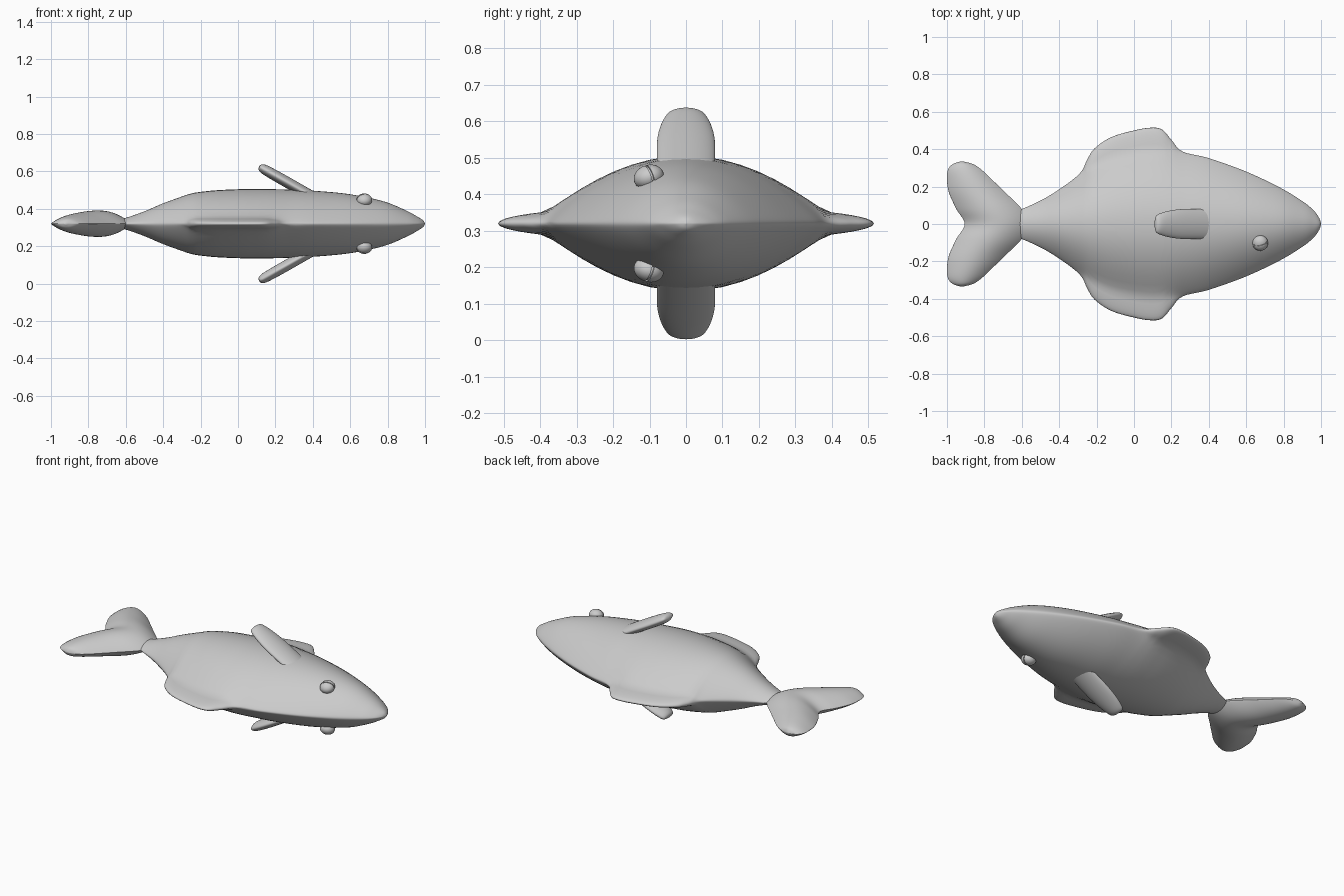
import bpy, bmesh, math
from mathutils import Matrix, Vector

cube = bpy.data.objects.get("Cube")
if cube:
    bpy.data.objects.remove(cube)

MID = 0.32      # height of the symmetry plane
RING = 64       # points around every loft section

grey = bpy.data.materials.new("light grey")
grey.use_nodes = True
grey.diffuse_color = (0.6, 0.6, 0.6, 1)
grey.node_tree.nodes["Principled BSDF"].inputs["Base Color"].default_value = (0.6, 0.6, 0.6, 1)


def finish(name, bm, matrix):
    """Turn a bmesh into a placed, smooth, grey object."""
    bmesh.ops.transform(bm, matrix=matrix, verts=bm.verts)
    bmesh.ops.recalc_face_normals(bm, faces=bm.faces)
    mesh = bpy.data.meshes.new(name)
    bm.to_mesh(mesh)
    bm.free()
    mesh.materials.append(grey)
    obj = bpy.data.objects.new(name, mesh)
    bpy.context.collection.objects.link(obj)
    bpy.ops.object.select_all(action="DESELECT")
    obj.select_set(True)
    bpy.context.view_layer.objects.active = obj
    bpy.ops.object.shade_smooth_by_angle(angle=math.radians(60))


def spline(rows, steps):
    """Smooth a list of rows with a Catmull-Rom curve."""
    rows = [Vector(r) for r in rows]
    out = []
    for i in range(len(rows) - 1):
        a, b, c, d = rows[max(i - 1, 0)], rows[i], rows[i + 1], rows[min(i + 2, len(rows) - 1)]
        for k in range(steps):
            t = k / steps
            out.append(b + (c - a) * t / 2 + (a - b * 2.5 + c * 2 - d / 2) * t * t
                       + (b * 3 - a - c * 3 + d) * t ** 3 / 2)
    return out + [rows[-1]]


def loft(name, rows, matrix, steps=5):
    """Rows: position, centre, half width, core half width, core depth, edge depth."""
    bm = bmesh.new()
    rings = []
    for pos, centre, width, core, depth, edge in spline(rows, steps):
        ring = []
        for k in range(RING):
            a = math.tau * k / RING
            across = width * math.cos(a)
            lens = depth * max(0, 1 - (across / max(core, 0.001)) ** 2)
            height = math.hypot(lens, edge * math.sin(a))
            ring.append(bm.verts.new((pos, centre + across, math.copysign(height, math.sin(a)))))
        rings.append(ring)
    for r, q in zip(rings, rings[1:]):
        for k in range(RING):
            n = (k + 1) % RING
            bm.faces.new((r[k], r[n], q[n], q[k]))
    bm.faces.new(rings[0])
    bm.faces.new(rings[-1])
    bmesh.ops.remove_doubles(bm, verts=bm.verts, dist=0.0001)
    finish(name, bm, matrix)


lift = Matrix.Translation((0, 0, MID))

# Body with the upper and lower fins blended in: x, outline, core width, depth
body = [
    (-0.66, 0.06, 0.06, 0.018), (-0.6, 0.08, 0.08, 0.027), (-0.5, 0.125, 0.125, 0.057),
    (-0.4, 0.185, 0.185, 0.098), (-0.29, 0.27, 0.265, 0.141), (-0.25, 0.345, 0.295, 0.154),
    (-0.21, 0.405, 0.32, 0.162), (-0.12, 0.465, 0.36, 0.172), (0, 0.5, 0.39, 0.178),
    (0.09, 0.515, 0.4, 0.179), (0.15, 0.505, 0.4, 0.179), (0.2, 0.45, 0.395, 0.178),
    (0.26, 0.387, 0.385, 0.176), (0.4, 0.352, 0.352, 0.17), (0.6, 0.28, 0.28, 0.15),
    (0.78, 0.195, 0.195, 0.109), (0.9, 0.122, 0.122, 0.06), (0.96, 0.073, 0.073, 0.032),
    (0.99, 0.032, 0.032, 0.015), (1, 0.001, 0.001, 0.001),
]
loft("body", [(x, 0, w, c, d, min(0.048, 0.6 * d)) for x, w, c, d in body], lift)

# Forked tail, lofted sideways: y, leading edge, trailing edge, depth
half_tail = [
    (0, -0.57, -0.905, 0.068), (0.08, -0.6, -0.95, 0.067), (0.17, -0.69, -0.99, 0.056),
    (0.24, -0.762, -1, 0.045), (0.29, -0.815, -0.995, 0.034), (0.32, -0.86, -0.97, 0.022),
    (0.334, -0.912, -0.93, 0.004),
]
tail = [(-y, a, b, d) for y, a, b, d in reversed(half_tail[1:])] + half_tail
swap = Matrix(((0, 1, 0, 0), (1, 0, 0, 0), (0, 0, 1, 0), (0, 0, 0, 1)))
loft("tail_fin", [(y, (a + b) / 2, (a - b) / 2, (a - b) / 2, d, 0.25 * d) for y, a, b, d in tail],
     lift @ swap)

# Side fins and eyes, mirrored across the middle plane
side_fin = [(0, 0.079, 0.025), (0.13, 0.08, 0.026), (0.2, 0.077, 0.026), (0.26, 0.068, 0.025),
            (0.3, 0.057, 0.023), (0.32, 0.048, 0.018), (0.329, 0.034, 0.01), (0.332, 0.001, 0.001)]
for label, sign in (("left", 1), ("right", -1)):
    mirror = lift @ Matrix.Diagonal((1, 1, sign, 1))
    place = (mirror @ Matrix.Translation((0.402, 0, 0.143))
             @ Matrix.Rotation(math.radians(180 + 29.4), 4, "Y"))
    loft(label + "_side_fin", [(p, 0, w, w, 0.5 * d, d) for p, w, d in side_fin], place)

    # Eyeball between two lids that leave a narrow slit
    socket = (mirror @ Matrix.Translation((0.675, -0.102, 0.127))
              @ Matrix.Rotation(math.radians(18), 4, "X")
              @ Matrix.Rotation(math.radians(14), 4, "Z")
              @ Matrix.Diagonal((1, 1, 0.8, 1)))
    bm = bmesh.new()
    bmesh.ops.create_uvsphere(bm, u_segments=24, v_segments=16, radius=0.036)
    finish(label + "_eyeball", bm, socket)
    for lid, side in (("upper", 1), ("lower", -1)):
        bm = bmesh.new()
        bmesh.ops.create_uvsphere(bm, u_segments=32, v_segments=20, radius=0.042)
        cut = bmesh.ops.bisect_plane(bm, geom=bm.verts[:] + bm.edges[:] + bm.faces[:],
                                     plane_co=(0, side * 0.003, 0), plane_no=(0, -side, 0),
                                     clear_outer=True)
        rim = [e for e in cut["geom_cut"] if isinstance(e, bmesh.types.BMEdge)]
        bmesh.ops.contextual_create(bm, geom=rim)
        finish(label + "_" + lid + "_eyelid", bm, socket)
